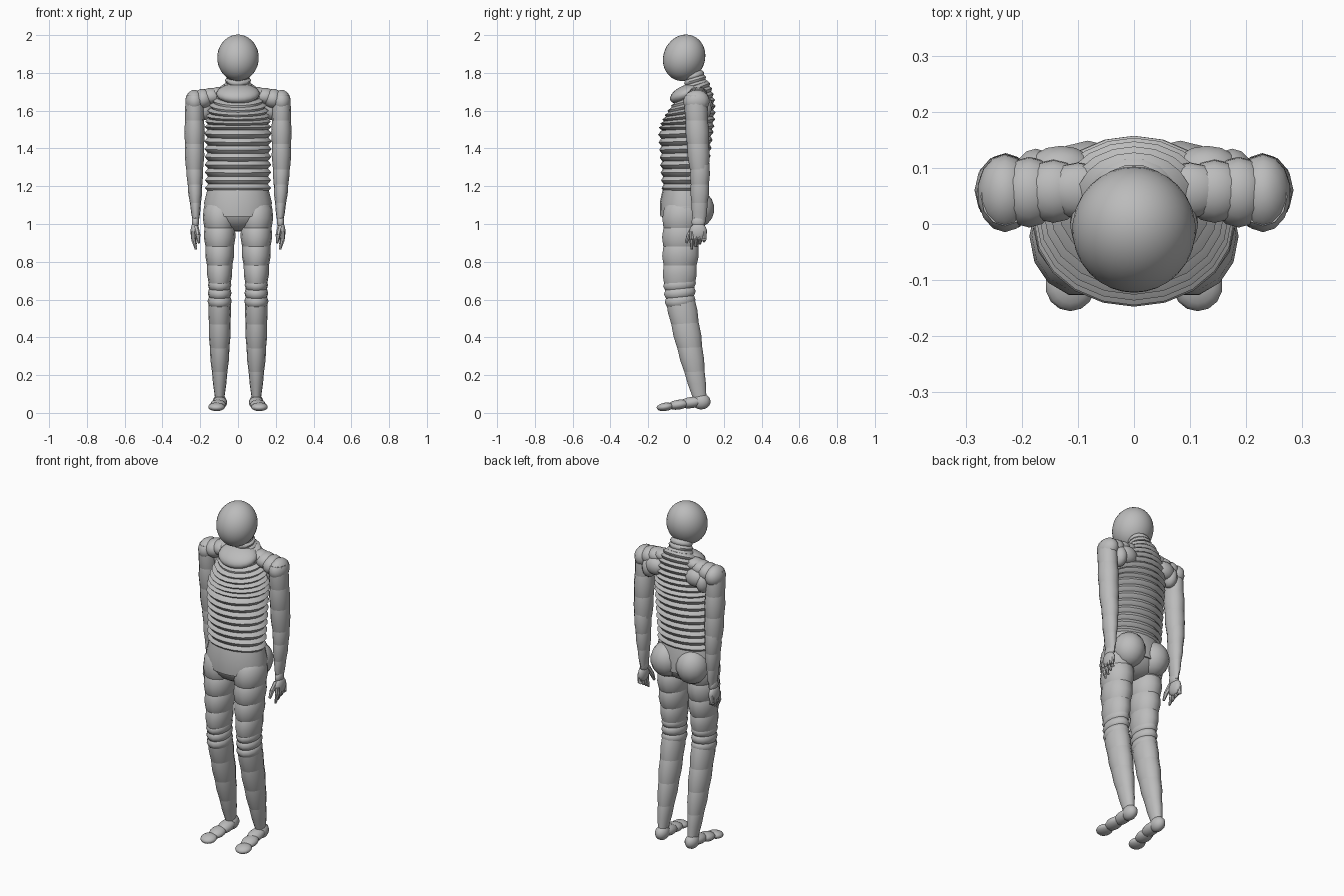
import bpy, bmesh, math
from mathutils import Vector, Matrix

cube = bpy.data.objects.get("Cube")
if cube:
    bpy.data.objects.remove(cube, do_unlink=True)

grey = bpy.data.materials.new("plain_grey")
grey.use_nodes = True
grey.diffuse_color = (0.5, 0.5, 0.5, 1)
grey.node_tree.nodes["Principled BSDF"].inputs["Base Color"].default_value = grey.diffuse_color


def finish(name, bm):
    bmesh.ops.recalc_face_normals(bm, faces=bm.faces)
    mesh = bpy.data.meshes.new(name)
    bm.to_mesh(mesh)
    bm.free()
    mesh.materials.append(grey)
    part = bpy.data.objects.new(name, mesh)
    bpy.context.collection.objects.link(part)
    bpy.ops.object.select_all(action='DESELECT')
    bpy.context.view_layer.objects.active = part
    part.select_set(True)
    bpy.ops.object.shade_smooth_by_angle(angle=math.radians(50))


def mix(pair, t):
    return pair[0] + (pair[1] - pair[0]) * t


def stack(name, top, bottom, wide, deep, count, swell=0.0, tilt=(0, 0), lap=0.2, rim=0.1, sides=14):
    """Overlapping barrels from top to bottom; wide and deep are the end radii."""
    bm = bmesh.new()
    top, bottom = Vector(top), Vector(bottom)
    for barrel in range(count):
        rings = []
        for level in (-lap, 0, 0.5, 1, 1 + lap):
            t = (barrel + level) / count
            inside = min(max(t, 0), 1)
            centre = top.lerp(bottom, t)
            bulge = swell * math.sin(math.pi * inside)
            scale = 1 + rim / 4 - rim * abs(2 * level - 1) ** 3
            ring = []
            for k in range(sides):
                angle = math.tau * k / sides
                across = (mix(wide, inside) + bulge) * scale * math.cos(angle)
                along = (mix(deep, inside) + bulge) * scale * math.sin(angle)
                ring.append(bm.verts.new(centre + Vector((across, along, along * mix(tilt, inside)))))
            rings.append(ring)
        for upper, lower in zip(rings, rings[1:]):
            for k in range(sides):
                bm.faces.new((upper[k - 1], upper[k], lower[k], lower[k - 1]))
        bm.faces.new(rings[0])
        bm.faces.new(rings[-1])
    finish(name, bm)


def add_blob(bm, centre, radii, tilt=0.0, segments=14):
    matrix = (Matrix.Translation(centre) @ Matrix.Rotation(tilt, 4, 'X')
              @ Matrix.Diagonal((*radii, 1)))
    bmesh.ops.create_uvsphere(bm, u_segments=segments, v_segments=segments * 2 // 3,
                              radius=1, matrix=matrix)


def blob(name, centre, radii, tilt=0.0, segments=14):
    bm = bmesh.new()
    add_blob(bm, centre, radii, tilt, segments)
    finish(name, bm)


def blob_row(name, start, end, start_radii, end_radii, count, tilt=0.0):
    """Ellipsoids changing evenly in place and size from start to end."""
    bm = bmesh.new()
    for i in range(count):
        t = i / (count - 1)
        add_blob(bm, Vector(start).lerp(Vector(end), t),
                 Vector(start_radii).lerp(Vector(end_radii), t), tilt)
    finish(name, bm)


def add_bone(bm, start, end, thick, thin):
    start, end = Vector(start), Vector(end)
    turn = (end - start).to_track_quat('Z', 'Y').to_matrix().to_4x4()
    bmesh.ops.create_cone(bm, cap_ends=True, segments=7, radius1=thick, radius2=thin,
                          depth=(end - start).length,
                          matrix=Matrix.Translation((start + end) / 2) @ turn)


# Head and neck
blob("head", centre=(0, -0.01, 1.88), radii=(0.11, 0.11, 0.125), tilt=-0.4, segments=30)
stack("neck", top=(0, 0.04, 1.8), bottom=(0, 0.06, 1.7), wide=(0.06, 0.08), deep=(0.05, 0.07),
      count=4, tilt=(0.3, 0.3))

# Ribbed torso
stack("upper_chest", top=(0, 0.05, 1.73), bottom=(0, 0, 1.5), wide=(0.09, 0.175), deep=(0.07, 0.145),
      count=8, swell=0.02, tilt=(0.4, 0), sides=20)
stack("ribs", top=(0, 0, 1.5), bottom=(0, -0.01, 1.17), wide=(0.175, 0.17), deep=(0.145, 0.115),
      count=8, tilt=(0.05, 0), lap=0.15, sides=20)
blob("neck_yoke", centre=(0, 0, 1.69), radii=(0.115, 0.09, 0.045), tilt=0.4, segments=20)

# Pelvis
stack("pelvis", top=(0, -0.01, 1.19), bottom=(0, -0.01, 1.04), wide=(0.165, 0.18), deep=(0.115, 0.13),
      count=1, lap=0, rim=0.04, swell=0.005, sides=20)
blob("hip_core", centre=(0, -0.01, 1.08), radii=(0.18, 0.125, 0.12), segments=20)

for label, side in (("left", 1), ("right", -1)):
    leg = 0.097 * side
    arm = 0.23 * side
    blob(label + "_buttock", centre=(leg * 0.85, 0.055, 1.08), radii=(0.09, 0.095, 0.1))

    # Leg
    stack(label + "_thigh", top=(leg, -0.02, 1.08), bottom=(leg, -0.035, 0.68),
          wide=(0.09, 0.06), deep=(0.105, 0.087), count=4, swell=0.004, rim=0.07)
    stack(label + "_knee", top=(leg, -0.035, 0.7), bottom=(leg, -0.03, 0.57),
          wide=(0.06, 0.063), deep=(0.088, 0.08), count=3, tilt=(0.1, 0.1))
    stack(label + "_calf", top=(leg, -0.03, 0.6), bottom=(leg, 0.07, 0.09),
          wide=(0.06, 0.027), deep=(0.08, 0.04), count=4, swell=0.01,
          tilt=(0.1, 0), lap=0.1, rim=0.05)

    # Foot, turned slightly outwards
    blob(label + "_heel", centre=(leg, 0.08, 0.06), radii=(0.036, 0.05, 0.042))
    blob_row(label + "_foot", start=(leg, 0.03, 0.055), end=(leg * 1.17, -0.11, 0.032),
             start_radii=(0.04, 0.07, 0.03), end_radii=(0.045, 0.046, 0.022), count=3, tilt=0.15)

    # Shoulder lumps and shoulder blade
    blob_row(label + "_shoulder", start=(0.1 * side, 0.06, 1.69), end=(arm, 0.055, 1.65),
             start_radii=(0.06, 0.05, 0.035), end_radii=(0.05, 0.07, 0.06), count=4, tilt=0.1)
    blob_row(label + "_shoulder_blade", start=(0.13 * side, 0.1, 1.63), end=(0.175 * side, 0.085, 1.61),
             start_radii=(0.06, 0.04, 0.05), end_radii=(0.04, 0.05, 0.06), count=2)

    # Arm
    stack(label + "_upper_arm", top=(arm, 0.05, 1.67), bottom=(arm, 0.07, 1.3),
          wide=(0.047, 0.048), deep=(0.058, 0.054), count=3, swell=0.006,
          lap=0.1, rim=0.06, sides=12)
    stack(label + "_forearm", top=(arm, 0.075, 1.31), bottom=(arm * 0.97, 0.07, 1.01),
          wide=(0.046, 0.016), deep=(0.052, 0.034), count=3, swell=0.005,
          lap=0.1, rim=0.06, sides=12)

    # Hand with loosely curled fingers
    blob_row(label + "_palm", start=(arm * 0.98, 0.065, 1.01), end=(arm, 0.065, 0.96),
             start_radii=(0.02, 0.036, 0.035), end_radii=(0.022, 0.046, 0.048), count=2)
    fingers = bmesh.new()
    for finger in range(4):
        y = 0.03 + finger * 0.022
        knuckle = (arm * 1.03, y, 0.92)
        add_bone(fingers, (arm * 1.02, y, 0.96), knuckle, thick=0.013, thin=0.012)
        add_bone(fingers, knuckle, (arm * 0.97, y, 0.865 + finger * 0.014), thick=0.013, thin=0.006)
    thumb_joint = (arm * 0.92, 0.015, 0.94)
    add_bone(fingers, (arm * 0.97, 0.04, 0.985), thumb_joint, thick=0.015, thin=0.013)
    add_bone(fingers, thumb_joint, (arm * 0.9, 0, 0.9), thick=0.013, thin=0.007)
    finish(label + "_fingers", fingers)
